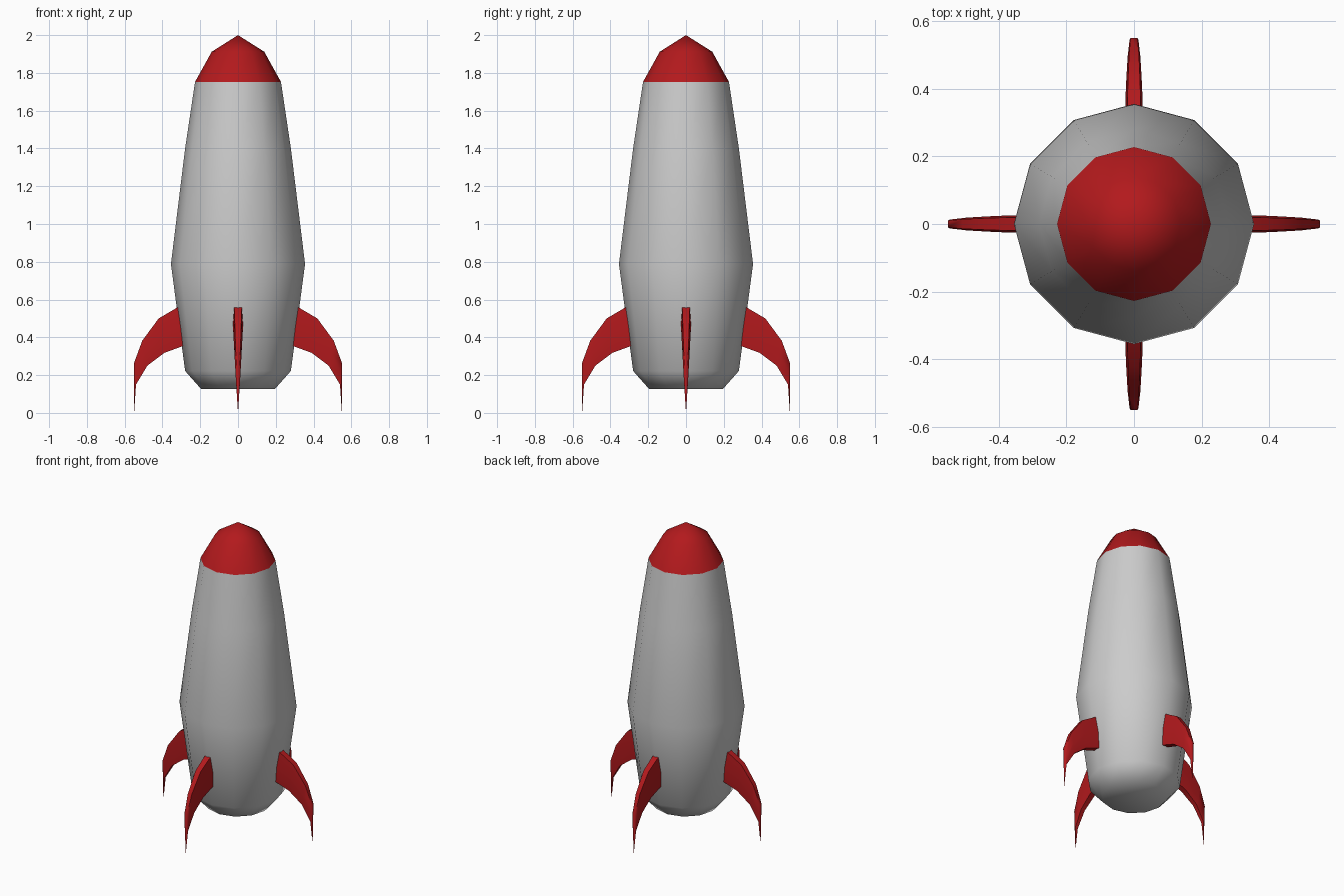
import bpy, bmesh, math

if "Cube" in bpy.data.objects:
    bpy.data.objects.remove(bpy.data.objects["Cube"])

red = bpy.data.materials.new("red_paint")
red.diffuse_color = (0.45, 0.01, 0.012, 1)
red.use_nodes = True
red.node_tree.nodes["Principled BSDF"].inputs["Base Color"].default_value = red.diffuse_color


def finish(bm, name, mat=None, angle=180):
    bmesh.ops.recalc_face_normals(bm, faces=bm.faces)
    me = bpy.data.meshes.new(name)
    bm.to_mesh(me)
    bm.free()
    ob = bpy.data.objects.new(name, me)
    bpy.context.collection.objects.link(ob)
    if mat:
        me.materials.append(mat)
    bpy.ops.object.select_all(action='DESELECT')
    ob.select_set(True)
    bpy.context.view_layer.objects.active = ob
    bpy.ops.object.shade_smooth_by_angle(angle=math.radians(angle))
    return ob


def lathe(name, profile, mat=None, sides=12):
    # Spin a (radius, z) profile; points at radius 0 become poles
    bm = bmesh.new()
    verts = [bm.verts.new((r, 0, z)) for r, z in profile]
    edges = [bm.edges.new(p) for p in zip(verts, verts[1:])]
    bmesh.ops.spin(bm, geom=verts + edges, cent=(0, 0, 0), axis=(0, 0, 1),
                   angle=math.tau, steps=sides)
    bmesh.ops.remove_doubles(bm, verts=bm.verts, dist=1e-4)
    return finish(bm, name, mat)


# Hull and nose cone
lathe("hull", [(0, 0.127), (0.196, 0.127), (0.28, 0.222), (0.355, 0.788),
               (0.28, 1.40), (0.2275, 1.752)])
lathe("nose_cone", [(0.2275, 1.752), (0.139, 1.912), (0, 2.0)], red)

# Curved fin: upper edge, lower edge (radius, z) and half thickness per station
STATIONS = [((0.28, 0.582), (0.26, 0.365), 0.028),
            ((0.42, 0.50), (0.39, 0.318), 0.024),
            ((0.507, 0.382), (0.48, 0.25), 0.019),
            ((0.55, 0.265), (0.54, 0.15), 0.013)]


def fin(name, turn):
    bm = bmesh.new()
    rings = []
    for (r1, z1), (r2, z2), w in STATIONS:
        ring = []
        for t, k in ((0, 0.75), (0.5, 1), (1, 0.75), (1, -0.75), (0.5, -1), (0, -0.75)):
            ring.append(bm.verts.new((r1 + (r2 - r1) * t, w * k, z1 + (z2 - z1) * t)))
        rings.append(ring)
    tip = bm.verts.new((0.55, 0, 0))
    for a, b in zip(rings, rings[1:]):
        for i in range(6):
            j = (i + 1) % 6
            bm.faces.new((a[i], a[j], b[j], b[i]))
    for i in range(6):
        bm.faces.new((rings[-1][i], rings[-1][(i + 1) % 6], tip))
    bm.faces.new(rings[0])
    finish(bm, name, red, 60).rotation_euler.z = turn


for i, side in enumerate(("right", "back", "left", "front")):
    fin(side + "_fin", i * math.pi / 2)
